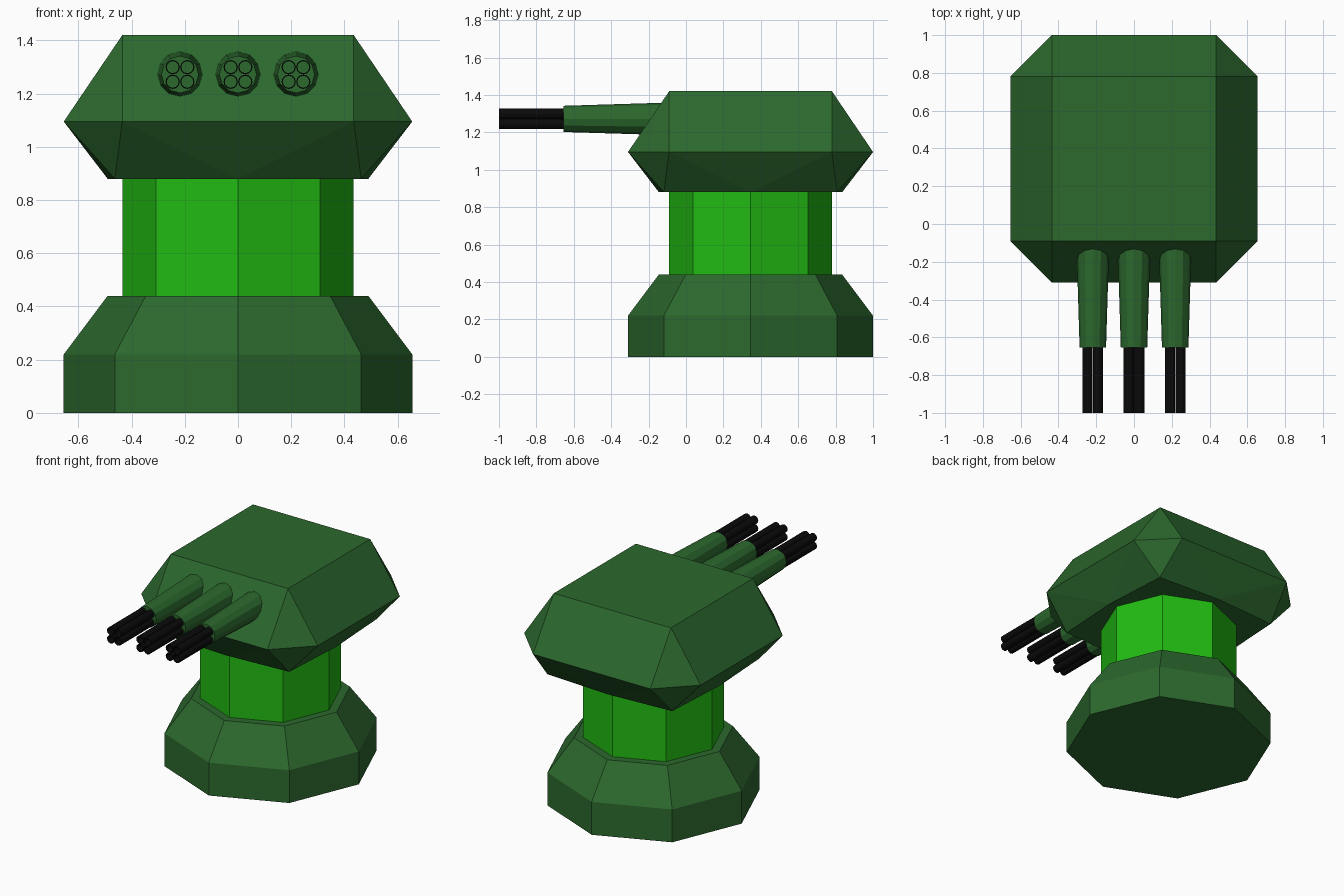
import bpy, bmesh
from math import cos, sin, pi
from mathutils import Vector

if "Cube" in bpy.data.objects:
    bpy.data.objects.remove(bpy.data.objects["Cube"])

CY = 0.345  # y of the turret's vertical axis


def material(name, rgb):
    m = bpy.data.materials.new(name)
    m.diffuse_color = (*rgb, 1)
    m.use_nodes = True
    m.node_tree.nodes["Principled BSDF"].inputs["Base Color"].default_value = m.diffuse_color
    return m


DARK = material("dark_green", (0.025, 0.14, 0.027))
BRIGHT = material("bright_green", (0.015, 0.5, 0.006))
BLACK = material("black", (0.003, 0.003, 0.003))


def finish(name, bm, mat):
    bmesh.ops.recalc_face_normals(bm, faces=bm.faces)
    me = bpy.data.meshes.new(name)
    bm.to_mesh(me)
    bm.free()
    me.materials.append(mat)
    ob = bpy.data.objects.new(name, me)
    bpy.context.collection.objects.link(ob)
    return ob


def ring(n, r, axis, pos, offset=0.0):
    """Regular ring of points around the z or y axis."""
    pts = []
    for i in range(n):
        a = 2 * pi * i / n + offset
        u, v = r * cos(a), r * sin(a)
        pts.append(Vector((u, v, pos) if axis == 'z' else (u, pos, v)))
    return pts


def loft(name, rings, mat, centre, closed=False):
    """Skin rings of equal length; cap the ends, or join last to first."""
    bm = bmesh.new()
    rows = [[bm.verts.new(p + Vector(centre)) for p in r] for r in rings]
    pairs = list(zip(rows, rows[1:]))
    if closed:
        pairs.append((rows[-1], rows[0]))
    n = len(rows[0])
    for lo, hi in pairs:
        for i in range(n):
            j = (i + 1) % n
            bm.faces.new((lo[i], lo[j], hi[j], hi[i]))
    if not closed:
        bm.faces.new(rows[0])
        bm.faces.new(rows[-1])
    return finish(name, bm, mat)


# Octagonal base and neck
loft("base", [ring(8, r, 'z', z) for r, z in ((0.655, 0), (0.655, 0.22), (0.49, 0.44))],
     DARK, (0, CY, 0))
loft("neck", [ring(8, 0.435, 'z', z) for z in (0.43, 0.89)], BRIGHT, (0, CY, 0))

# Head: square roof, chamfered widest ring, near-square underside, one quarter at a time
bm = bmesh.new()
t, w, d, s = 0.435, 0.655, 0.463, 0.49
zt, zm, zb = 1.42, 1.095, 0.88
roof, under = [], []
for q in range(4):
    c, k = round(cos(q * pi / 2)), round(sin(q * pi / 2))

    def vert(x, y, z):
        return bm.verts.new((c * x - k * y, k * x + c * y + CY, z))

    top, top2 = vert(t, -t, zt), vert(t, t, zt)
    m0, m1, m2 = vert(t, -w, zm), vert(w, -t, zm), vert(w, t, zm)
    b0, b1, b2 = vert(d, -d, zb), vert(s, 0, zb), vert(d, d, zb)
    for f in ((top, m0, m1), (top, m1, m2, top2), (m0, b0, m1),
              (m1, b0, b1), (m1, b1, m2), (m2, b1, b2)):
        bm.faces.new(f)
    roof.append(top)
    under += [b0, b1]
bm.faces.new(roof)
bm.faces.new(under)
bmesh.ops.remove_doubles(bm, verts=bm.verts, dist=0.0005)
finish("head", bm, DARK)

# Three guns: tapered sleeve with a cluster of four hollow tubes
GZ, OFF = 1.272, 0.0275
for g, x in enumerate((-0.218, 0, 0.218), 1):
    loft(f"gun_sleeve_{g}", [ring(12, 0.070, 'y', -0.655), ring(12, 0.090, 'y', 0.0)],
         DARK, (x, 0, GZ))
    for i, (sx, sz) in enumerate(((-1, -1), (1, -1), (1, 1), (-1, 1)), 1):
        section = ((0.027, -0.655), (0.027, -1.0), (0.0225, -1.0), (0.0225, -0.655))
        loft(f"gun_{g}_tube_{i}", [ring(12, r, 'y', y) for r, y in section],
             BLACK, (x + sx * OFF, 0, GZ + sz * OFF), closed=True)
